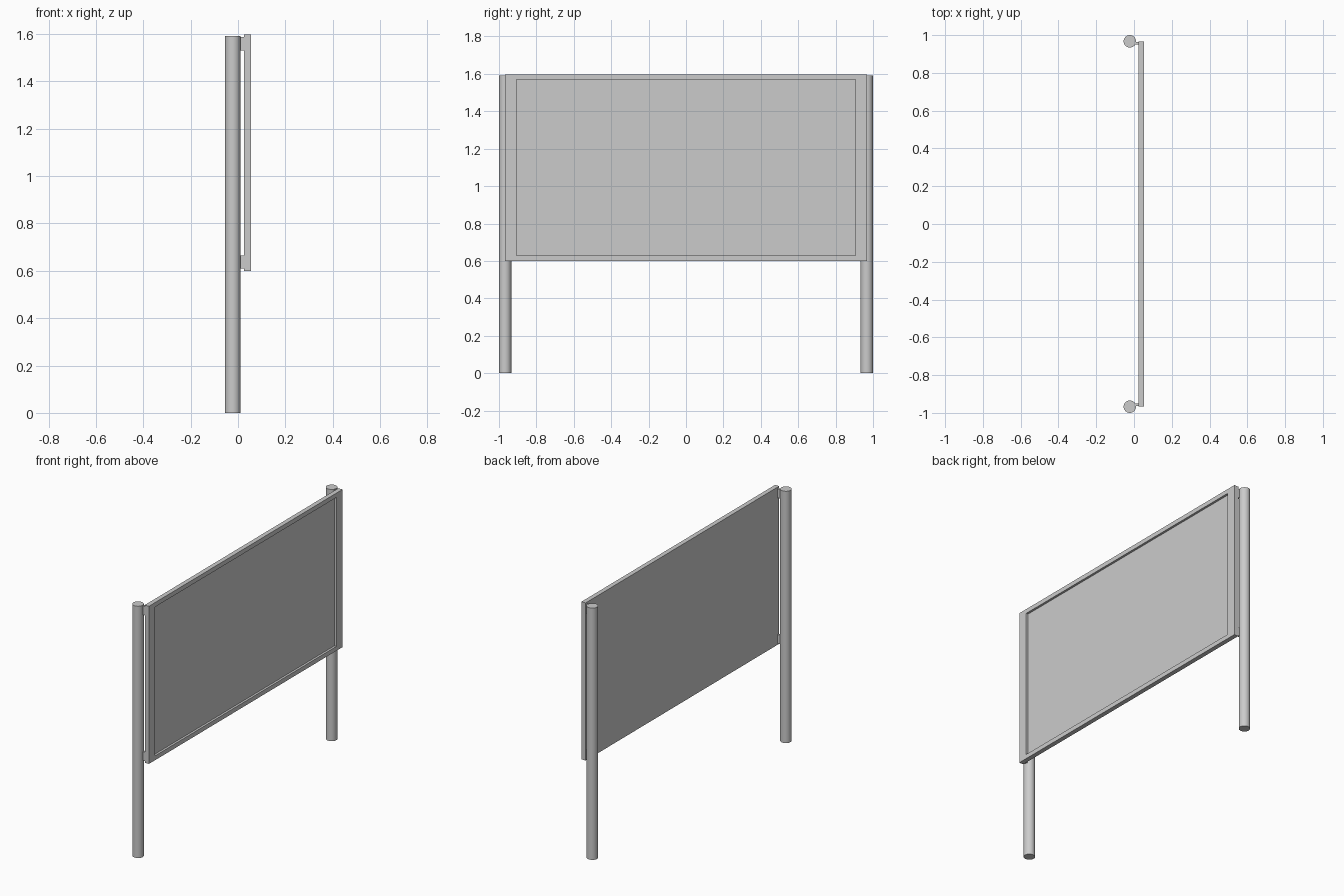
import bpy, bmesh

if "Cube" in bpy.data.objects:
    bpy.data.objects.remove(bpy.data.objects["Cube"])

POST_R, POST_X, POST_Y, POST_H = 0.033, -0.022, 0.967, 1.592
BACK_X, FACE_X, RECESS = 0.025, 0.054, 0.014
Z0, Z1 = 0.60, 1.597


def box(name, lo, hi):
    bpy.ops.mesh.primitive_cube_add(size=1, location=[(a + b) / 2 for a, b in zip(lo, hi)])
    ob = bpy.context.object
    ob.name = name
    ob.scale = [b - a for a, b in zip(lo, hi)]
    bpy.ops.object.transform_apply(location=True, rotation=False, scale=True)
    return ob


# Board with a recessed display face on the +x side
board = box("board", (BACK_X, -POST_Y, Z0), (FACE_X, POST_Y, Z1))
bm = bmesh.new()
bm.from_mesh(board.data)
front = max(bm.faces, key=lambda f: f.calc_center_median().x)
bmesh.ops.inset_region(bm, faces=[front], thickness=0.01)
half_y, lo_z, hi_z = 0.906, 0.628, 1.569
mid_z = (Z0 + Z1) / 2
for v in front.verts:
    v.co.y = half_y if v.co.y > 0 else -half_y
    v.co.z = hi_z if v.co.z > mid_z else lo_z
panel = bmesh.ops.extrude_discrete_faces(bm, faces=[front])["faces"][0]
for v in panel.verts:
    v.co.x -= RECESS
bmesh.ops.recalc_face_normals(bm, faces=bm.faces)
bm.to_mesh(board.data)
bm.free()

for side, s in (("left", -1), ("right", 1)):
    # Round posts
    bpy.ops.mesh.primitive_cylinder_add(vertices=32, radius=POST_R, depth=POST_H,
                                        location=(POST_X, s * POST_Y, POST_H / 2))
    bpy.context.object.name = side + "_post"
    bpy.ops.object.shade_smooth_by_angle()
    # Small brackets joining post and board
    for level, z in (("lower", 0.609), ("upper", 1.53)):
        y0, y1 = sorted((s * 0.949, s * 0.963))
        box(f"{side}_{level}_bracket", (-0.005, y0, z), (BACK_X, y1, z + 0.056))
